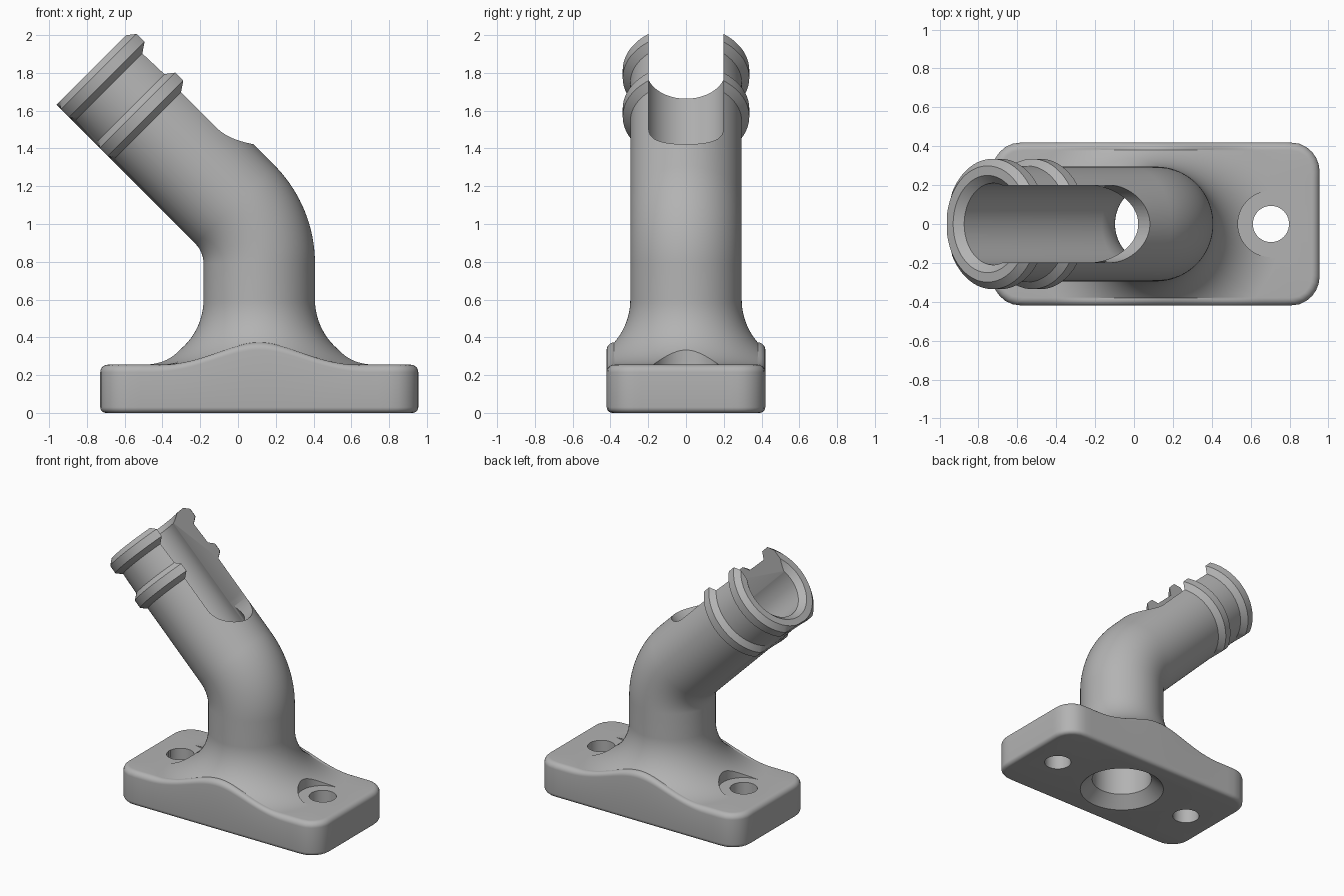
import bpy, bmesh
from math import sin, cos, acos, sqrt, pi
from mathutils import Vector

cube = bpy.data.objects.get("Cube")
if cube:
    bpy.data.objects.remove(cube, do_unlink=True)

# Main dimensions
AXIS_X = 0.1125                 # column axis and base centre
HALF_X, HALF_Y, CORNER = 0.842, 0.42, 0.15
BASE_TOP, EDGE = 0.255, 0.04
TUBE_R, BORE_R, RING_R = 0.295, 0.21, 0.335
FLARE = 0.345                   # radius of the fillet between column and base
BEND_Z, BEND_R = 0.79, 0.445
END = 1.04                      # length of the straight tilted tube
SPOKES = 160
ANGLES = [2 * pi * i / SPOKES for i in range(SPOKES)]


def skin(name, loops):
    """Closed skin over a stack of loops with equal point counts."""
    bm = bmesh.new()
    rows = [[bm.verts.new(p) for p in loop] for loop in loops]
    n = len(rows[0])
    for a, b in zip(rows, rows[1:]):
        for i in range(n):
            j = (i + 1) % n
            bm.faces.new((a[i], a[j], b[j], b[i]))
    bm.faces.new(rows[0][::-1])
    bm.faces.new(rows[-1])
    bmesh.ops.recalc_face_normals(bm, faces=bm.faces)
    mesh = bpy.data.meshes.new(name)
    bm.to_mesh(mesh)
    bm.free()
    obj = bpy.data.objects.new(name, mesh)
    bpy.context.collection.objects.link(obj)
    return obj


def edge_distance(a, inset):
    """Distance from the centre to the inset rounded rectangle along a spoke."""
    lo, hi = 0.0, 1.2
    for _ in range(40):
        m = (lo + hi) / 2
        qx = abs(m * cos(a)) - HALF_X + CORNER
        qy = abs(m * sin(a)) - HALF_Y + CORNER
        d = sqrt(max(qx, 0) ** 2 + max(qy, 0) ** 2) + min(max(qx, qy), 0) - CORNER
        lo, hi = (lo, m) if d > -inset else (m, hi)
    return lo


def spoke_point(a, r, z):
    return Vector((AXIS_X + r * cos(a), r * sin(a), z))


def frame_point(bend, t, u, y):
    """Point in the frame of the bend: t along the tube, u outward, y sideways."""
    c, s = cos(bend), sin(bend)
    return Vector((AXIS_X - BEND_R + (BEND_R + u) * c - t * s, y,
                   BEND_Z + (BEND_R + u) * s + t * c))


def tube_loop(bend, t, r):
    # Rings are cut flush with the underside of the tube
    return [frame_point(bend, t, max(r * cos(a), -TUBE_R), r * sin(a)) for a in ANGLES]


def flare_height(r):
    k = max(TUBE_R + FLARE - r, 0)
    return BASE_TOP + FLARE - sqrt(FLARE ** 2 - k * k)


def bend_loops(r, steps=20):
    return [tube_loop(pi / 4 * i / steps, 0, r) for i in range(steps + 1)]


# Base: rounded bottom edge, sides, then a rounded top edge that follows the flare
outer = [edge_distance(a, 0) for a in ANGLES]
inner = [edge_distance(a, EDGE) for a in ANGLES]
loops = []
low = 0.03
for k in range(6):
    q = pi / 2 * k / 5
    loops.append([spoke_point(a, edge_distance(a, low * (1 - sin(q))), low * (1 - cos(q)))
                  for a in ANGLES])
for k in range(9):
    q = pi / 2 * k / 8
    loops.append([spoke_point(a, edge_distance(a, EDGE * (1 - cos(q))),
                              flare_height(r) - EDGE * (1 - sin(q)))
                  for a, r in zip(ANGLES, inner)])

# Flare sweeping up from the base to the column
STEPS = 20
for k in range(STEPS, -1, -1):
    loop = []
    for a, r in zip(ANGLES, inner):
        reach = min(TUBE_R + FLARE, r - 0.004)
        q = acos((TUBE_R + FLARE - reach) / FLARE) * k / STEPS
        rad = TUBE_R + FLARE * (1 - cos(q))
        loop.append(spoke_point(a, rad, flare_height(rad)))
    loops.append(loop)

# Bend and tilted tube with two bevelled rings
loops += bend_loops(TUBE_R)
for top in (0.75, END):
    for back, r in ((0.13, TUBE_R), (0.095, RING_R), (0.035, RING_R), (0, TUBE_R + 0.004)):
        loops.append(tube_loop(pi / 4, top - back, r))
body = skin("angled_tube_holder", loops)

# Bore following the tube, with a conical mouth at each end
bore_loops = [[spoke_point(a, r, z) for a in ANGLES]
              for r, z in ((0.305, -0.01), (BORE_R, 0.08))]
bore_loops += bend_loops(BORE_R)
bore_loops += [tube_loop(pi / 4, t, r) for t, r in ((END - 0.04, BORE_R), (END + 0.01, 0.26))]
cutters = [skin("bore_cutter", bore_loops)]

# Open slot with a round end along the top of the tube
slot_w, slot_t = 0.198, 0.352
outline = [(slot_t - slot_w * sin(pi * i / 32), slot_w * cos(pi * i / 32)) for i in range(33)]
outline += [(END + 0.2, -slot_w), (END + 0.2, slot_w)]
cutters.append(skin("slot_cutter", [[frame_point(pi / 4, t, u, y) for t, y in outline]
                                    for u in (0.01, 0.6)]))

# Screw holes with flat seats
for side in (-1, 1):
    for r, z0 in ((0.093, -0.1), (0.17, BASE_TOP + 0.001)):
        cutters.append(skin("screw_cutter", [
            [(AXIS_X + side * 0.592 + r * cos(a), r * sin(a), z) for a in ANGLES[::2]]
            for z in (z0, 0.6)]))

bpy.ops.object.select_all(action='DESELECT')
bpy.context.view_layer.objects.active = body
body.select_set(True)
for cutter in cutters:
    mod = body.modifiers.new("cut", 'BOOLEAN')
    mod.operation, mod.solver, mod.object = 'DIFFERENCE', 'EXACT', cutter
    bpy.ops.object.modifier_apply(modifier=mod.name)
    bpy.data.objects.remove(cutter, do_unlink=True)

# Plain grey plastic
grey = bpy.data.materials.new("plain_grey")
grey.use_nodes = True
colour = (0.45, 0.45, 0.45, 1)
grey.diffuse_color = colour
grey.node_tree.nodes["Principled BSDF"].inputs["Base Color"].default_value = colour
body.data.materials.clear()
body.data.materials.append(grey)
bpy.ops.object.shade_smooth_by_angle(angle=0.5)
